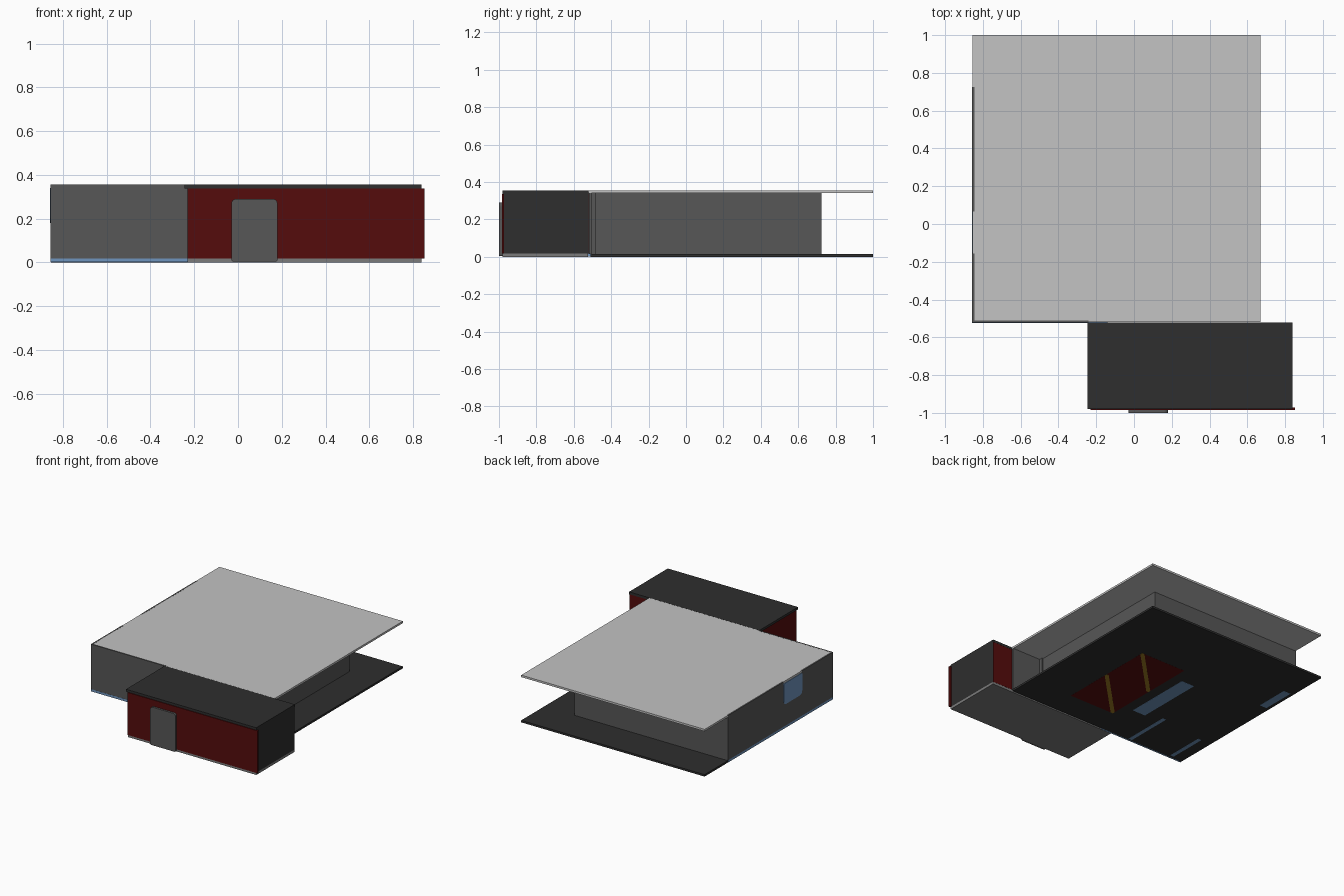
import bpy, bmesh, math
from mathutils import Vector

cube = bpy.data.objects.get("Cube")
if cube:
    bpy.data.objects.remove(cube, do_unlink=True)


def material(name, hex_code):
    lin = []
    for i in (0, 2, 4):
        c = int(hex_code[i:i + 2], 16) / 255
        lin.append(c / 12.92 if c < 0.04045 else ((c + 0.055) / 1.055) ** 2.4)
    m = bpy.data.materials.new(name)
    m.use_nodes = True
    m.diffuse_color = (*lin, 1)
    m.node_tree.nodes["Principled BSDF"].inputs["Base Color"].default_value = (*lin, 1)
    return m


LIGHT = material("light grey", "C3C3C3")
MID = material("mid grey", "7B7B7B")
WALL = material("wall grey", "575757")
DARK = material("charcoal", "2E2E2E")
RED = material("dark red", "550C0C")
BLUE = material("soft blue", "6F95BF")
YELLOW = material("ochre", "9D7B22")


def finish(name, bm, mat):
    bmesh.ops.recalc_face_normals(bm, faces=bm.faces)
    me = bpy.data.meshes.new(name)
    bm.to_mesh(me)
    bm.free()
    me.materials.append(mat)
    ob = bpy.data.objects.new(name, me)
    bpy.context.collection.objects.link(ob)
    return ob


def box(name, x, y, z, mat):
    """Box given by its (min, max) range on each axis."""
    bm = bmesh.new()
    bmesh.ops.create_cube(bm, size=1)
    for v in bm.verts:
        v.co = [r[0] if c < 0 else r[1] for c, r in zip(v.co, (x, y, z))]
    return finish(name, bm, mat)


def prism(name, points, direction, mat):
    """Flat outline pushed along a direction."""
    bm = bmesh.new()
    face = bm.faces.new([bm.verts.new(p) for p in points])
    out = bmesh.ops.extrude_face_region(bm, geom=[face])
    moved = [g for g in out["geom"] if isinstance(g, bmesh.types.BMVert)]
    bmesh.ops.translate(bm, verts=moved, vec=Vector(direction))
    return finish(name, bm, mat)


def rounded(u, v, r_low, r_high, steps=6):
    """Rectangle outline with separate lower and upper corner radii."""
    pts = []
    corners = ((u[1], v[0], -90, r_low), (u[1], v[1], 0, r_high),
               (u[0], v[1], 90, r_high), (u[0], v[0], 180, r_low))
    for cu, cv, start, r in corners:
        if r == 0:
            pts.append((cu, cv))
            continue
        mu = cu - r if cu == u[1] else cu + r
        mv = cv - r if cv == v[1] else cv + r
        for i in range(steps + 1):
            a = math.radians(start + 90 * i / steps)
            pts.append((mu + r * math.cos(a), mv + r * math.sin(a)))
    return pts


# Main house slabs
box("main_roof", (-0.855, 0.67), (-0.52, 1.0), (0.34, 0.355), LIGHT)
box("main_floor", (-0.855, 0.67), (-0.51, 1.0), (0.0, 0.015), DARK)

# Blue room floor, slightly proud of the dark slab at its outer edges
box("room_floor", (-0.857, -0.14), (-0.523, 0.72), (0.001, 0.018), BLUE)
patches = [((-0.25, -0.14), (-0.18, 0.35)), ((-0.40, -0.37), (-0.50, -0.13)),
           ((-0.77, -0.74), (-0.49, -0.19)), ((-0.83, -0.77), (0.44, 0.70))]
for i, (px, py) in enumerate(patches):
    box(f"room_floor_patch_{i + 1}", px, py, (-0.0005, 0.002), BLUE)

# Main house walls
T = 0.012
H = (0.018, 0.3545)
LOW = (0.015, 0.342)
box("front_wall_left", (-0.857, -0.24), (-0.522, -0.51), (0.018, 0.3553), WALL)
box("front_wall_right", (-0.24, 0.67), (-0.519, -0.505), LOW, WALL)
box("room_inner_wall", (-0.262, -0.25), (-0.51, 0.465), H, WALL)
box("room_back_wall", (-0.85, -0.25), (0.453, 0.465), H, WALL)
box("back_wall", (-0.85, 0.42), (0.713, 0.725), LOW, WALL)
box("east_wall", (0.408, 0.42), (-0.51, 0.725), LOW, WALL)
box("east_wall_post", (0.40, 0.43), (-0.505, -0.48), LOW, WALL)

# West wall split around the window
WX = (-0.857, -0.845)
WIN_Y, WIN_Z = (-0.155, 0.065), (0.18, 0.34)
box("west_wall_front", WX, (-0.52, WIN_Y[0]), (0.018, 0.3553), WALL)
box("west_wall_back", WX, (WIN_Y[1], 0.725), (0.018, 0.3553), WALL)
box("west_wall_sill", WX, WIN_Y, (0.018, WIN_Z[0] + 0.03), WALL)
prism("west_window", [(-0.8585, a, b) for a, b in rounded(WIN_Y, WIN_Z, 0.03, 0.01)],
      (0.009, 0, 0), BLUE)

# Rug: two red squares, each with a diagonal stripe
for i, y0 in enumerate((-0.30, 0.085)):
    y1 = y0 + 0.385
    box(f"rug_square_{i + 1}", (-0.06, 0.32), (y0, y1), (-0.0005, 0.018), RED)
    w = 0.02
    prism(f"rug_stripe_{i + 1}",
          [(-0.06, y0, -0.001), (-0.06 + w, y0, -0.001), (0.32, y1 - w, -0.001),
           (0.32, y1, -0.001), (0.32 - w, y1, -0.001), (-0.06, y0 + w, -0.001)],
          (0, 0, 0.002), YELLOW)

# Front annex
box("annex_floor", (-0.23, 0.838), (-0.98, -0.523), (0.0, 0.018), MID)
box("annex_roof", (-0.245, 0.838), (-0.98, -0.521), (0.337, 0.355), DARK)
box("annex_front_wall", (-0.23, 0.852), (-0.985, -0.972), (0.018, 0.337), RED)
box("annex_back_wall", (-0.23, 0.836), (-0.533, -0.522), (0.018, 0.337), RED)
box("annex_west_wall", (-0.23, -0.218), (-0.972, -0.533), (0.018, 0.337), RED)
box("annex_east_wall", (0.826, 0.838), (-0.972, -0.524), (0.018, 0.337), DARK)

# Front door with rounded corners
door = rounded((-0.03, 0.18), (0.004, 0.29), 0.008, 0.02)
prism("front_door", [(a, -1.0, b) for a, b in door], (0, 0.025, 0), WALL)
